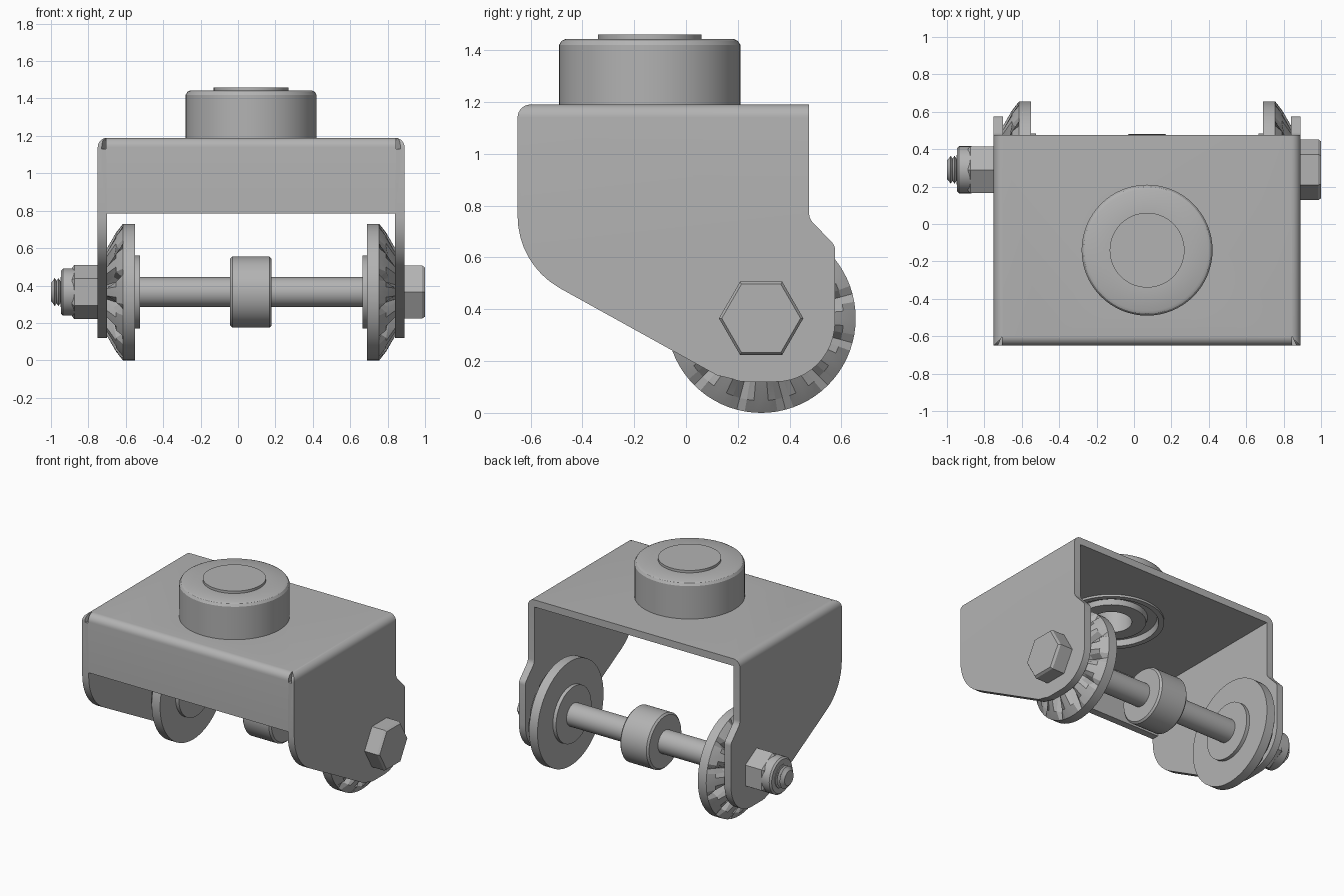
import bpy, bmesh
from math import sin, cos, pi, radians
from mathutils import Vector

cube = bpy.data.objects.get("Cube")
if cube:
    bpy.data.objects.remove(cube, do_unlink=True)

STEEL = (0.45, 0.45, 0.45, 1)
steel = bpy.data.materials.new("plain_grey_steel")
steel.use_nodes = True
steel.diffuse_color = STEEL
steel.node_tree.nodes["Principled BSDF"].inputs["Base Color"].default_value = STEEL

MID = 0.07                        # mirror plane of the bracket
AXLE = Vector((0, 0.29, 0.365))   # axle line
HUB = Vector((MID, -0.14, 0))     # pivot hub centre
W, T = 0.82, 0.05                 # half width and sheet thickness


def finish(name, bm, angle=30):
    bmesh.ops.remove_doubles(bm, verts=bm.verts, dist=1e-5)
    bmesh.ops.recalc_face_normals(bm, faces=bm.faces)
    me = bpy.data.meshes.new(name)
    bm.to_mesh(me)
    bm.free()
    me.materials.append(steel)
    ob = bpy.data.objects.new(name, me)
    bpy.context.collection.objects.link(ob)
    smooth(ob, angle)
    return ob


def activate(ob):
    bpy.ops.object.select_all(action='DESELECT')
    ob.select_set(True)
    bpy.context.view_layer.objects.active = ob


def smooth(ob, angle=30):
    activate(ob)
    bpy.ops.object.shade_smooth_by_angle(angle=radians(angle))


def boolean(ob, tool, op):
    mod = ob.modifiers.new(op, 'BOOLEAN')
    mod.object, mod.operation, mod.solver = tool, op, 'EXACT'
    activate(ob)
    bpy.ops.object.modifier_apply(modifier=mod.name)
    bpy.data.objects.remove(tool, do_unlink=True)


def place(axis, a, u, v):
    return {'X': Vector((a, u, v)), 'Y': Vector((u, a, v)), 'Z': Vector((u, v, a))}[axis]


def arc(cx, cy, r, a0, a1, n=8):
    return [(cx + r * cos(radians(a0 + (a1 - a0) * i / n)),
             cy + r * sin(radians(a0 + (a1 - a0) * i / n))) for i in range(n + 1)]


def prism(name, outline, axis, a, b):
    bm = bmesh.new()
    ends = [[bm.verts.new(place(axis, d, *p)) for p in outline] for d in (a, b)]
    for end in ends:
        bm.faces.new(end)
    n = len(outline)
    for i in range(n):
        j = (i + 1) % n
        bm.faces.new((ends[0][i], ends[0][j], ends[1][j], ends[1][i]))
    return finish(name, bm)


def lathe(name, profile, axis, centre, seg=64, phase=0.0, angle=30):
    """Revolve (distance, radius) pairs about an axis; open ends are capped."""
    bm = bmesh.new()
    rings = []
    for d, r in profile:
        rings.append([bm.verts.new(centre + place(axis, d, r * cos(phase + 2 * pi * i / seg),
                                                  r * sin(phase + 2 * pi * i / seg)))
                      for i in range(seg)] if r > 0 else [bm.verts.new(centre + place(axis, d, 0, 0))])
    for p, q in zip(rings, rings[1:]):
        for i in range(seg):
            j = (i + 1) % seg
            corners = [p[i % len(p)], p[j % len(p)], q[j % len(q)], q[i % len(q)]]
            bm.faces.new(list(dict.fromkeys(corners)))
    for ring in (rings[0], rings[-1]):
        if len(ring) > 2:
            bm.faces.new(ring)
    return finish(name, bm, angle)


# Folded bracket: a U channel trimmed to the side outline
xl, xr = MID - W, MID + W
channel = ([(xl, 0), (xl, 1.14)] + arc(xl + T, 1.14, T, 180, 90)[1:]
           + arc(xr - T, 1.14, T, 90, 0) + [(xr, 0), (xr - T, 0), (xr - T, 1.14),
                                            (xl + T, 1.14), (xl + T, 0)])
bracket = prism("bracket", channel, 'Y', -0.8, 0.7)
side = (arc(-0.60, 1.14, T, 90, 180) + arc(-0.33, 0.76, 0.32, 180, 240)
        + [(0.12, 0.145)] + arc(0.23, 0.24, 0.12, 245, 270, 4)
        + arc(0.345, 0.35, 0.23, 270, 360, 12)
        + arc(0.535, 0.63, 0.04, 0, 45, 4) + arc(0.525, 0.77, 0.05, 225, 180, 4)
        + [(0.475, 1.19)])
boolean(bracket, prism("side_trim", side, 'X', -1.2, 1.2), 'INTERSECT')
boolean(bracket, lathe("hub_opening", [(1.0, 0.33), (1.3, 0.33)], 'Z', HUB), 'DIFFERENCE')

# Relief nicks at the two folded front corners
for s in (-1, 1):
    nick = [(MID + s * a, b) for a, b in ((W - 0.045, -0.60), (W - 0.045, -0.67), (W - 0.012, -0.67))]
    boolean(bracket, prism("corner_nick", nick, 'Z', 1.13, 1.25), 'DIFFERENCE')
smooth(bracket)

# Front flange
flange = [(-0.60, 0.785), (-0.60, 1.19)] + arc(-0.60, 1.14, T, 90, 180)[1:] + [(-0.65, 0.785)]
prism("front_flange", flange, 'X', xl + T, xr - T)

# Pivot hub with its raised cap and bored, stepped underside
lathe("pivot_hub", [(1.46, 0), (1.46, 0.20), (1.443, 0.20), (1.443, 0.325), (1.436, 0.34),
                    (1.42, 0.35), (1.19, 0.35), (1.19, 0.335), (1.125, 0.335), (1.125, 0.30),
                    (1.165, 0.29), (1.165, 0.23), (1.13, 0.22), (1.13, 0.13),
                    (1.38, 0.13), (1.38, 0)], 'Z', HUB)

# Axle and centre spacer
lathe("axle", [(-0.95, 0.08), (0.9, 0.08)], 'X', AXLE, 40)
lathe("centre_spacer", [(-0.042, 0.178), (-0.03, 0.19), (0.168, 0.19), (0.18, 0.178)], 'X', AXLE)

# Wheels: flat rim plus a cone broken by twelve notches
LOBES, STEPS = 12, 6


def wheel(name, s):
    bm = bmesh.new()
    n = LOBES * STEPS
    #        smooth rings, then rings whose notched steps drop inward
    rows = [(0.62, 0.365, 0.62), (0.685, 0.365, 0.685), (0.722, 0.318, 0.69),
            (0.77, 0.235, 0.70), (0.77, 0.15, 0.77)]
    rings = []
    for k, (high, r, low) in enumerate(rows):
        ring = []
        for i in range(n):
            step = i % STEPS
            x = low if step == 0 else high
            # the notch fans out toward the hub
            if k == 3 and step in (1, STEPS - 1):
                x = 0.5 * (low + high)
            a = 2 * pi * (i + STEPS / 2) / n
            ring.append(bm.verts.new(AXLE + Vector((MID + s * x, r * sin(a), -r * cos(a)))))
        rings.append(ring)
    for p, q in zip(rings, rings[1:]):
        for i in range(n):
            j = (i + 1) % n
            bm.faces.new((p[i], p[j], q[j], q[i]))
    bm.faces.new(rings[0])
    bm.faces.new(rings[-1])
    finish(name, bm, 20)


for s, label in ((1, "left"), (-1, "right")):
    wheel(label + "_wheel", s)
    lathe(label + "_wheel_washer", [(MID + s * 0.595, 0.195), (MID + s * 0.63, 0.195)], 'X', AXLE)

# Bolt head, lock nut with collar, and exposed thread
lathe("bolt_head", [(0.88, 0.163), (0.985, 0.163), (1.0, 0.152)], 'X', AXLE, 6, 0, 5)
lathe("lock_nut", [(-0.74, 0.145), (-0.875, 0.145), (-0.887, 0.13)], 'X', AXLE, 6, pi / 2, 5)
lathe("nut_collar", [(-0.87, 0.126), (-0.935, 0.126), (-0.946, 0.115), (-0.946, 0.07)], 'X', AXLE, 40)
thread = [(-0.93 - 0.01 * i, 0.075 if i % 2 else 0.06) for i in range(7)]
lathe("thread", thread + [(-1.0, 0.05)], 'X', AXLE, 32)
